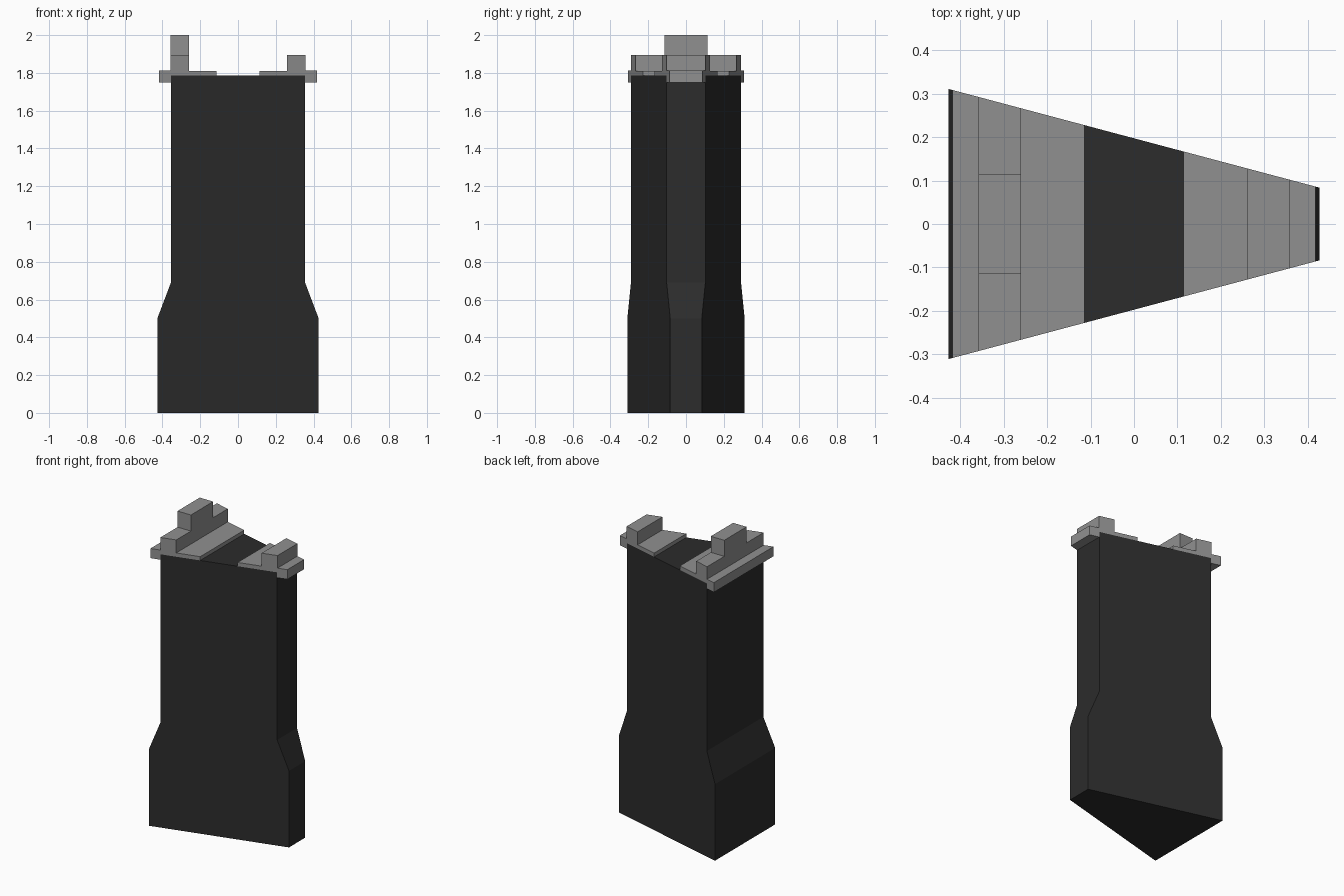
import bpy
import bmesh

if "Cube" in bpy.data.objects:
    bpy.data.objects.remove(bpy.data.objects["Cube"], do_unlink=True)


def material(name, value):
    mat = bpy.data.materials.new(name)
    mat.use_nodes = True
    color = (value, value, value, 1)
    mat.diffuse_color = color
    mat.node_tree.nodes["Principled BSDF"].inputs["Base Color"].default_value = color
    return mat


def wedge_depth(x):
    """Half depth of the tapering plan at a given x."""
    return 0.197 - 0.266 * x


def prism(name, profile, mat, depth=wedge_depth):
    """Extrude an xz profile along y, with half depth given by x."""
    bm = bmesh.new()
    front = [bm.verts.new((x, -depth(x), z)) for x, z in profile]
    back = [bm.verts.new((x, depth(x), z)) for x, z in profile]
    bm.faces.new(front)
    bm.faces.new(back[::-1])
    for i in range(len(profile)):
        j = (i + 1) % len(profile)
        bm.faces.new((front[j], front[i], back[i], back[j]))
    bmesh.ops.recalc_face_normals(bm, faces=bm.faces)
    mesh = bpy.data.meshes.new(name)
    bm.to_mesh(mesh)
    bm.free()
    mesh.materials.append(mat)
    obj = bpy.data.objects.new(name, mesh)
    bpy.context.collection.objects.link(obj)
    return obj


dark = material("dark body", 0.025)
grey = material("grey metal", 0.28)

# Wedge-shaped body with a wider foot and a sloped shoulder
TOP = 1.785
half = [(0.427, 0), (0.427, 0.5), (0.355, 0.69), (0.355, TOP)]
prism("body", half + [(-x, z) for x, z in reversed(half)], dark)

# Stepped rails: overhanging lip, thin plate and raised ridge
rail = [(0.355, 1.75), (0.417, 1.75), (0.417, 1.813), (0.357, 1.813),
        (0.357, 1.895), (0.26, 1.895), (0.26, 1.81), (0.114, 1.81),
        (0.114, TOP), (0.355, TOP)]
for name, side in (("left_rail", 1), ("right_rail", -1)):
    prism(name, [(side * x, z) for x, z in rail], grey)

# Block standing on the middle of the wide rail
prism("rail_block", [(-0.357, 1.895), (-0.26, 1.895), (-0.26, 2), (-0.357, 2)],
      grey, lambda x: 0.115)
